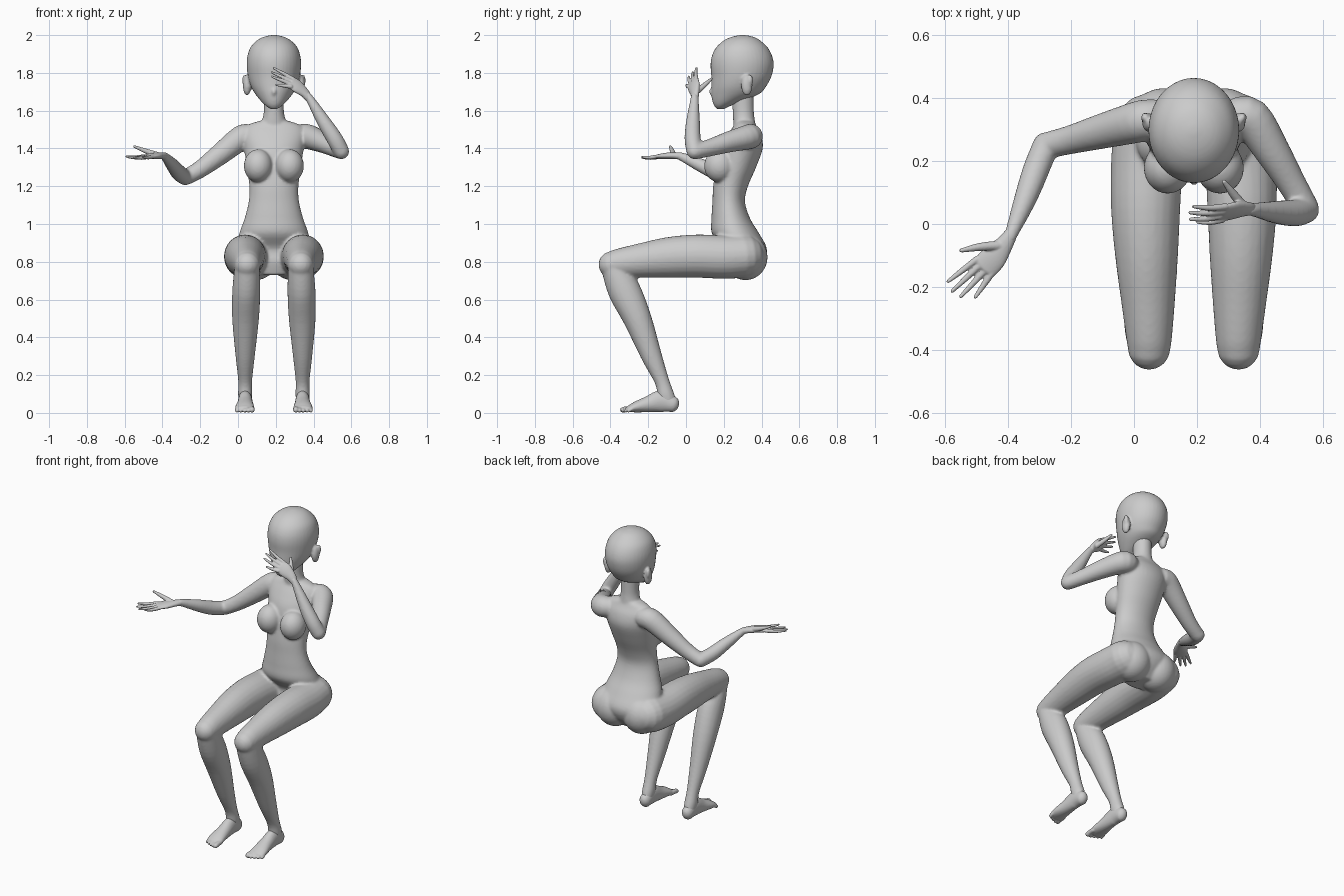
import bpy, bmesh, math
from mathutils import Vector, Matrix

CX = 0.19  # symmetry axis of the trunk


def catmull(p, steps=4):
    out = []
    for i in range(len(p) - 1):
        a, b, c, d = p[max(i - 1, 0)], p[i], p[i + 1], p[min(i + 2, len(p) - 1)]
        for s in range(steps):
            t = s / steps
            out.append([0.5 * (2 * q + (r - o) * t + (2 * o - 5 * q + 4 * r - w) * t * t
                               + (3 * q - o - 3 * r + w) * t ** 3) for o, q, r, w in zip(a, b, c, d)])
    return out + [list(p[-1])]


def loft(bm, pts, ref=(1, 0, 0), flat=False, dome=True, n=24):
    """Sweep ellipses (x, y, z, radius along ref, other radius) along a smooth path."""
    pts = catmull(pts)
    rings = []
    for i, p in enumerate(pts):
        t = Vector(pts[min(i + 1, len(pts) - 1)][:3]) - Vector(pts[max(i - 1, 0)][:3])
        t = Vector((0, 0, 1 if t.z > 0 else -1)) if flat else t.normalized()
        u = Vector(ref)
        u = (u - t * u.dot(t)).normalized()
        rings.append((Vector(p[:3]), u, t.cross(u), p[3], p[4], t))
    if dome:
        def cap(r, sgn):
            c, u, v, a, b, t = r
            m = min(a, b)
            return [(c + t * sgn * m * math.sin(k), u, v, a * math.cos(k), b * math.cos(k), t)
                    for k in (0.4, 0.8, 1.15, 1.45)]
        rings = cap(rings[0], -1)[::-1] + rings + cap(rings[-1], 1)
    loops = [[bm.verts.new(c + u * a * math.cos(math.tau * k / n) + v * b * math.sin(math.tau * k / n))
              for k in range(n)] for c, u, v, a, b, _ in rings]
    for A, B in zip(loops, loops[1:]):
        for k in range(n):
            bm.faces.new((A[k], A[(k + 1) % n], B[(k + 1) % n], B[k]))
    bm.faces.new(loops[0][::-1])
    bm.faces.new(loops[-1])


def ball(bm, c, r):
    bmesh.ops.create_uvsphere(bm, u_segments=28, v_segments=18, radius=1,
                              matrix=Matrix.Translation(c) @ Matrix.Diagonal((*r, 1)))


def finish(bm, name, voxel, smooth):
    bmesh.ops.recalc_face_normals(bm, faces=bm.faces)
    me = bpy.data.meshes.new(name)
    bm.to_mesh(me)
    bm.free()
    ob = bpy.data.objects.new(name, me)
    bpy.context.collection.objects.link(ob)
    m = ob.modifiers.new("fuse", 'REMESH')
    m.mode, m.voxel_size, m.use_smooth_shade = 'VOXEL', voxel, True
    s = ob.modifiers.new("soften", 'SMOOTH')
    s.factor, s.iterations = 0.5, smooth


# body: torso
body = bmesh.new()
torso = [(.73, .28, .10, .07), (.80, .30, .17, .11), (.87, .31, .195, .118), (.95, .262, .183, .125),
         (1.03, .237, .155, .102), (1.12, .226, .133, .086), (1.20, .236, .130, .092),
         (1.30, .265, .143, .106), (1.40, .293, .158, .113), (1.47, .308, .168, .09),
         (1.52, .312, .145, .06), (1.545, .312, .08, .05)]
loft(body, [(CX, y, z, a, b) for z, y, a, b in torso], flat=True, dome=False, n=40)
# neck
loft(body, [(CX, .315, 1.48, .085, .06), (CX, .308, 1.54, .066, .058), (CX, .303, 1.60, .053, .056),
            (CX, .30, 1.72, .055, .058)], flat=True, dome=False)
for s in (-1, 1):
    # breasts and buttocks
    ball(body, (CX + s * .083, .178, 1.308), (.076, .082, .088))
    ball(body, (CX + s * .095, .315, .825), (.115, .117, .122))
    # thighs
    thigh = [(.13, .30, .83, .125, .115), (.148, .20, .825, .115, .115), (.153, .05, .83, .110, .114),
             (.15, -.10, .822, .100, .107), (.145, -.25, .805, .085, .090),
             (.142, -.36, .79, .073, .078), (.142, -.395, .785, .068, .070)]
    loft(body, [(CX + s * d, y, z, a, b) for d, y, z, a, b in thigh])
    # lower legs
    shin = [(.142, -.385, .77, .066, .066), (.146, -.328, .65, .074, .086), (.150, -.258, .50, .071, .075),
            (.152, -.182, .30, .051, .055), (.152, -.128, .17, .037, .039), (.152, -.108, .10, .038, .044),
            (.152, -.095, .06, .034, .044)]
    loft(body, [(CX + s * d, y, z, a, b) for d, y, z, a, b in shin])

# body: arms (palm-up arm, then arm raised to the face)
arms = [[(.06, .335, 1.465, .062, .062), (.015, .325, 1.455, .066, .066), (-.10, .295, 1.365, .056, .056),
         (-.20, .268, 1.29, .046, .046), (-.275, .25, 1.248, .042, .042)],
        [(-.28, .25, 1.247, .042, .042), (-.312, .17, 1.27, .042, .042), (-.345, .08, 1.31, .036, .036),
         (-.385, -.02, 1.355, .023, .023), (-.398, -.045, 1.363, .022, .018)],
        [(.32, .335, 1.465, .062, .062), (.37, .335, 1.462, .066, .066), (.44, .23, 1.435, .056, .056),
         (.50, .13, 1.405, .046, .046), (.545, .052, 1.385, .042, .042)],
        [(.547, .045, 1.385, .042, .042), (.512, .035, 1.45, .043, .043), (.455, .037, 1.54, .037, .037),
         (.385, .045, 1.655, .023, .023), (.365, .047, 1.68, .022, .019)]]
for a in arms:
    loft(body, a, ref=(.3, .2, .9) if a[0][0] < a[-1][0] else (.6, -.7, .3))
finish(body, "body", .008, 5)

# head with ears and nose: z, front y, back y, half width
head = bmesh.new()
skull = [(1.608, .165, .20, .016), (1.625, .150, .235, .042), (1.65, .140, .30, .068), (1.69, .134, .39, .100),
         (1.73, .134, .425, .122), (1.78, .134, .452, .137), (1.84, .130, .464, .144), (1.89, .137, .456, .140),
         (1.935, .160, .432, .124), (1.97, .198, .395, .092), (1.99, .24, .36, .056), (2.0, .285, .315, .014)]
loft(head, [(CX, (f + b) / 2, z, w, (b - f) / 2) for z, f, b, w in skull], flat=True, dome=False, n=40)
ball(head, (CX, .137, 1.70), (.012, .014, .02))
for s in (-1, 1):
    ball(head, (CX + s * .142, .322, 1.735), (.022, .030, .055))
    ball(head, (CX + s * .154, .338, 1.76), (.014, .016, .032))
finish(head, "head", .007, 3)

# feet with toes
for s, name in ((-1, "right_foot"), (1, "left_foot")):
    bm = bmesh.new()
    x = CX + s * .152
    loft(bm, [(x, -.072, .046, .035, .043), (x, -.13, .062, .037, .058), (x, -.20, .046, .042, .043),
              (x + s * .002, -.265, .031, .050, .029), (x + s * .002, -.30, .021, .049, .018)])
    for i, (r, tip) in enumerate(((.015, -.335), (.011, -.333), (.010, -.326), (.010, -.317), (.010, -.305))):
        tx = x + s * (-.036 + .020 * i)
        loft(bm, [(tx, -.285, .022, r, r), (tx, tip + .018, .020, r, r), (tx, tip, r + .001, r, r)], n=12)
    finish(bm, name, .005, 2)


# hands: palm path, across direction, then fingers as (base, tip)
def hand(name, palm, across, fingers, thumb, bend):
    bm = bmesh.new()
    loft(bm, palm, ref=across)
    for base, tip in fingers:
        mid = (Vector(base) + Vector(tip)) / 2 + Vector(bend)
        loft(bm, [(*base, .011, .011), (*mid, .0095, .0095), (*tip, .006, .006)], ref=across, n=12)
    loft(bm, thumb, ref=across, n=12)
    finish(bm, name, .0035, 2)


hand("right_hand",
     [(-.39, -.03, 1.36, .021, .019), (-.41, -.062, 1.362, .028, .018), (-.445, -.105, 1.360, .042, .017),
      (-.475, -.138, 1.357, .042, .013)], (.78, -.62, 0),
     [((-.500, -.113, 1.358), (-.590, -.182, 1.357)), ((-.488, -.130, 1.357), (-.577, -.213, 1.352)),
      ((-.470, -.145, 1.356), (-.550, -.230, 1.350)), ((-.452, -.157, 1.356), (-.504, -.232, 1.355))],
     [(-.425, -.068, 1.365, .016, .016), (-.490, -.073, 1.387, .013, .013), (-.548, -.084, 1.410, .007, .007)],
     (0, 0, -.004))
hand("left_hand",
     [(.372, .047, 1.668, .021, .019), (.352, .047, 1.695, .029, .018), (.315, .042, 1.727, .041, .017),
      (.285, .036, 1.747, .040, .013)], (.25, .55, .65),
     [((.290, .055, 1.770), (.190, .055, 1.825)), ((.280, .040, 1.758), (.178, .036, 1.803)),
      ((.275, .026, 1.743), (.180, .015, 1.780)), ((.280, .014, 1.727), (.203, .006, 1.737))],
     [(.342, .062, 1.705, .016, .016), (.312, .100, 1.737, .013, .013), (.286, .134, 1.768, .007, .007)],
     (0, -.004, 0))
